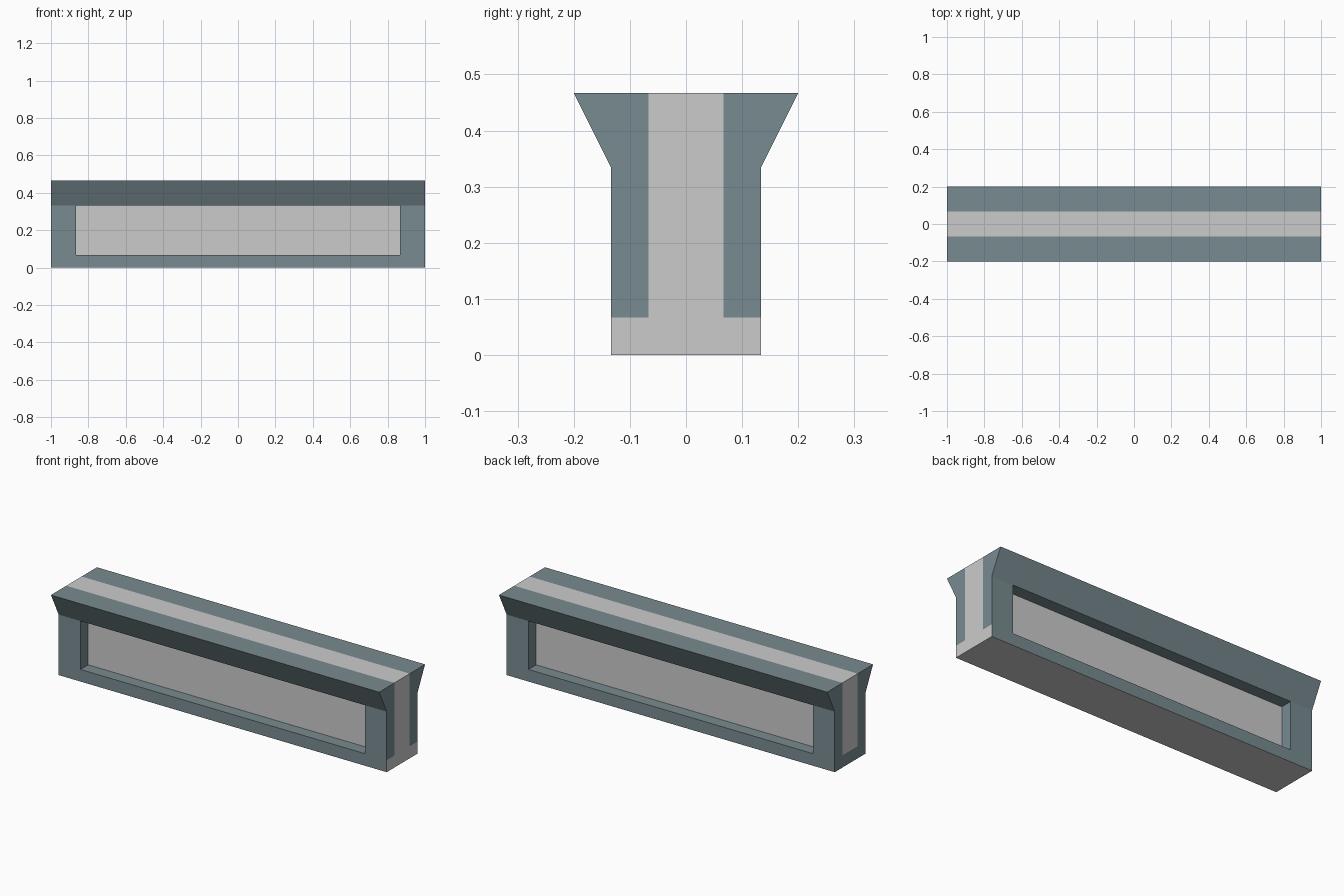
import bpy, bmesh
from mathutils import Vector

if "Cube" in bpy.data.objects:
    bpy.data.objects.remove(bpy.data.objects["Cube"])

U = 1 / 15                      # module: every size is a multiple of this
L, CORE, SIDE, LIP = 1.0, U, 2 * U, 3 * U
RAIL, SOFFIT, TOP = U, 5 * U, 7 * U
POST = L - 2 * U

dark = bpy.data.materials.new("frame_slate")
dark.diffuse_color = (0.19, 0.26, 0.28, 1)
dark.use_nodes = True
dark.node_tree.nodes["Principled BSDF"].inputs["Base Color"].default_value = dark.diffuse_color


def wall_body():
    """Flared wall profile swept along x, with a recess in each long side."""
    bm = bmesh.new()
    half = [(SIDE, 0), (SIDE, SOFFIT), (LIP, TOP)]
    ring = half + [(-y, z) for y, z in reversed(half)]
    a = [bm.verts.new((-L, y, z)) for y, z in ring]
    b = [bm.verts.new((L, y, z)) for y, z in ring]
    bm.faces.new(a)
    bm.faces.new(b[::-1])
    for i in range(len(ring)):
        j = (i + 1) % len(ring)
        bm.faces.new((a[i], b[i], b[j], a[j]))
    # Split along the colour borders and recess edges
    cuts = [(0, POST), (0, -POST), (1, CORE), (1, -CORE), (2, RAIL), (2, SOFFIT)]
    for axis, pos in cuts:
        n = Vector((0, 0, 0))
        n[axis] = 1
        bmesh.ops.bisect_plane(bm, geom=bm.verts[:] + bm.edges[:] + bm.faces[:],
                               dist=1e-5, plane_co=n * pos, plane_no=n)
    bmesh.ops.recalc_face_normals(bm, faces=bm.faces[:])
    # Sink the middle panel on both sides down to the core
    for s in (-1, 1):
        mid = []
        for f in bm.faces:
            c = f.calc_center_median()
            if (abs(c.y - s * SIDE) < 1e-3 and abs(c.x) < 0.1
                    and RAIL < c.z < SOFFIT - 0.01):
                mid.append(f)
        region = set(mid)
        for f in mid:
            old = list(f.verts)
            new = [bm.verts.new((v.co.x, s * CORE, v.co.z)) for v in old]
            for i in range(len(old)):
                j = (i + 1) % len(old)
                bm.faces.new((old[i], old[j], new[j], new[i]))
            bm.faces.new(new)
        bmesh.ops.delete(bm, geom=list(region), context='FACES_ONLY')
    bmesh.ops.recalc_face_normals(bm, faces=bm.faces[:])
    bm.normal_update()
    return bm


def is_core(f):
    c, n = f.calc_center_median(), f.normal
    if abs(n.z) > 0.9:          # underside and top strip
        return c.z < 0.01 or (c.z > TOP - 0.01 and abs(c.y) < CORE)
    if abs(n.y) > 0.9:          # recessed panels
        return abs(c.y) < CORE + 0.01
    if abs(c.x) > L - 0.01:     # end strips; the foot is plain on the right only
        return c.x > 0 if c.z < RAIL else abs(c.y) < CORE
    return False


def make_part(name, core, mat=None):
    bm = wall_body()
    drop = [f for f in bm.faces if is_core(f) != core]
    bmesh.ops.delete(bm, geom=drop, context='FACES')
    bmesh.ops.dissolve_limit(bm, angle_limit=0.01, verts=bm.verts[:], edges=bm.edges[:])
    me = bpy.data.meshes.new(name)
    bm.to_mesh(me)
    bm.free()
    if mat:
        me.materials.append(mat)
    bpy.context.collection.objects.link(bpy.data.objects.new(name, me))


make_part("wall_core", True)
make_part("wall_frame", False, dark)
